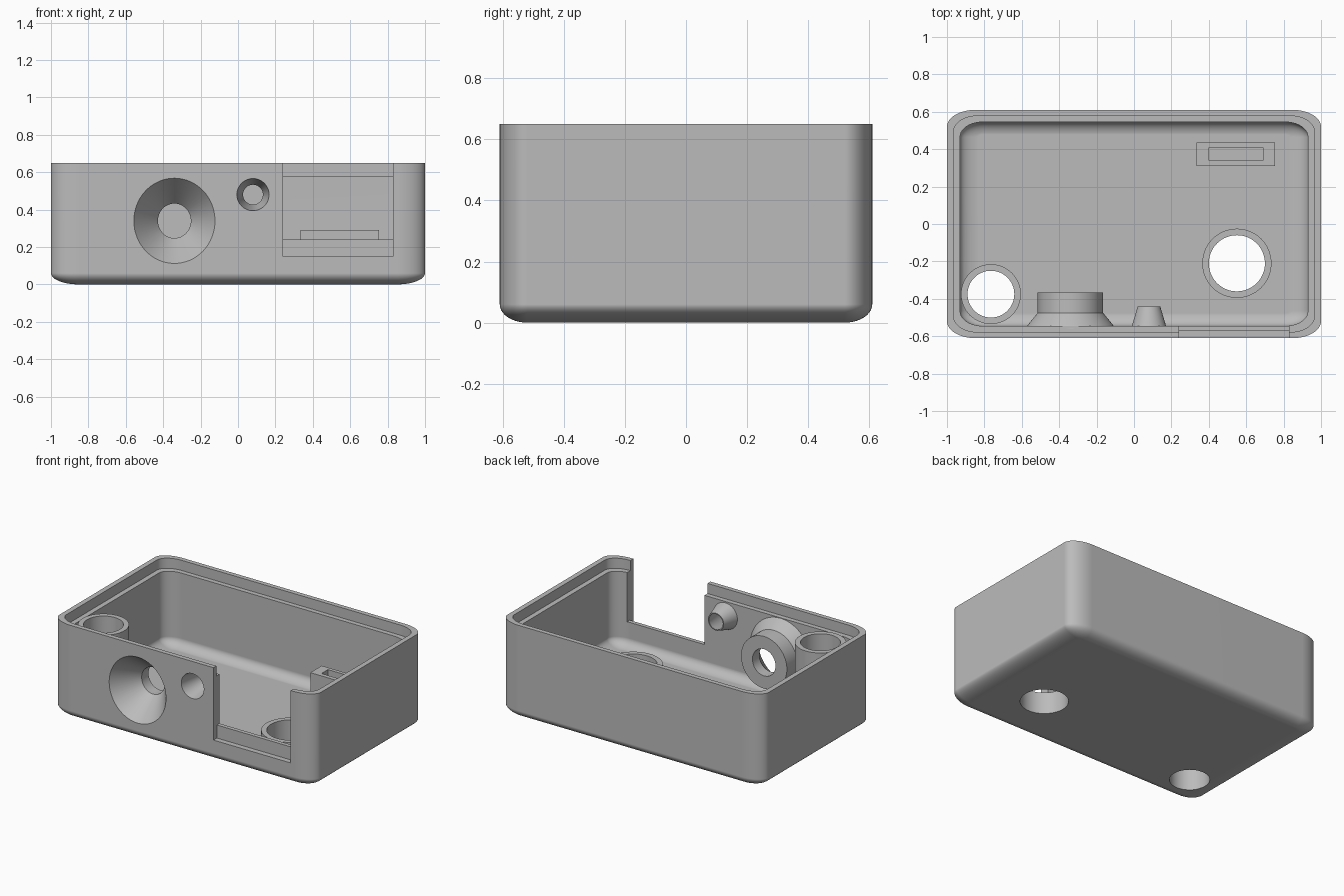
import bpy
import bmesh
from math import sin, cos, pi

cube = bpy.data.objects.get("Cube")
if cube:
    bpy.data.objects.remove(cube, do_unlink=True)

grey = bpy.data.materials.new("plain grey")
grey.use_nodes = True
grey.diffuse_color = (0.5, 0.5, 0.5, 1)
grey.node_tree.nodes["Principled BSDF"].inputs["Base Color"].default_value = (0.5, 0.5, 0.5, 1)


def finish(name, bm):
    bmesh.ops.recalc_face_normals(bm, faces=bm.faces[:])
    mesh = bpy.data.meshes.new(name)
    bm.to_mesh(mesh)
    bm.free()
    mesh.materials.append(grey)
    obj = bpy.data.objects.new(name, mesh)
    bpy.context.collection.objects.link(obj)
    return obj


def skin(name, rings):
    """Join equal-length rings of points into a capped solid."""
    bm = bmesh.new()
    loops = [[bm.verts.new(p) for p in ring] for ring in rings]
    n = len(loops[0])
    for a, b in zip(loops, loops[1:]):
        for i in range(n):
            j = (i + 1) % n
            bm.faces.new((a[i], a[j], b[j], b[i]))
    bm.faces.new(loops[0])
    bm.faces.new(loops[-1])
    return finish(name, bm)


def tray(name, hx, hy, z0, z1, rx, ry, rz=0, steps=10):
    """Rounded rectangle block, with a rounded bottom edge if rz is set."""
    def ring(z, k):
        pts = []
        for q, (sx, sy) in enumerate([(1, 1), (-1, 1), (-1, -1), (1, -1)]):
            for i in range(steps + 1):
                a = (q + i / steps) * pi / 2
                pts.append((sx * (hx - rx) + k * rx * cos(a),
                            sy * (hy - ry) + k * ry * sin(a), z))
        return pts
    rings = []
    if rz:
        for i in range(1, steps):
            a = i / steps * pi / 2
            rings.append(ring(z0 + rz * (1 - cos(a)), sin(a)))
    rings += [ring(z0 + rz, 1), ring(z1, 1)]
    return skin(name, rings)


def lathe(name, centre, profile, axis="Z", stretch=1, n=64):
    """Turn (position, radius) pairs about a vertical or front-to-back axis."""
    rings = []
    for h, r in profile:
        ring = []
        for i in range(n):
            u = centre[0] + r * cos(2 * pi * i / n)
            v = centre[1] + r * stretch * sin(2 * pi * i / n)
            ring.append((u, v, h) if axis == "Z" else (u, h, v))
        rings.append(ring)
    return skin(name, rings)


def block(name, x, y, z):
    rings = [[(x[0], y[0], h), (x[1], y[0], h), (x[1], y[1], h), (x[0], y[1], h)] for h in z]
    return skin(name, rings)


def combine(target, tool, operation):
    mod = target.modifiers.new(operation, "BOOLEAN")
    mod.operation = operation
    mod.solver = "EXACT"
    mod.object = tool
    bpy.context.view_layer.objects.active = target
    bpy.ops.object.modifier_apply(modifier=mod.name)
    bpy.data.objects.remove(tool, do_unlink=True)


# Hollow case with a stepped rim
case = tray("enclosure_base", 1, 0.61, 0, 0.65, 0.15, 0.09, 0.06)
cavity = tray("cavity", 0.93, 0.545, 0.07, 0.8, 0.12, 0.08, 0.06)
rim = tray("rim_step", 0.965, 0.578, 0.58, 0.8, 0.13, 0.085)
for cutter in (cavity, rim):
    combine(case, cutter, "DIFFERENCE")

# Posts, sockets and the small holder inside
tall, short = (-0.765, -0.375), (0.55, -0.21)
big, small = (-0.34, 0.34), (0.08, 0.48)
additions = [
    lathe("tall_post", tall, [(0.03, 0.16), (0.59, 0.16)]),
    lathe("short_post", short, [(0.03, 0.185), (0.15, 0.185)]),
    lathe("large_socket", big, [(-0.56, 0.235), (-0.54, 0.228), (-0.475, 0.175),
                                (-0.365, 0.175)], "Y", 1.03),
    lathe("small_socket", small, [(-0.56, 0.094), (-0.54, 0.09), (-0.44, 0.06)], "Y"),
    block("holder", (0.335, 0.755), (0.31, 0.435), (0.03, 0.29)),
]
for part in additions:
    combine(case, part, "UNION")

# Through holes, holder slot and the stepped front opening
cuts = [
    lathe("tall_post_hole", tall, [(-0.1, 0.125), (0.8, 0.125)]),
    lathe("short_post_hole", short, [(-0.1, 0.15), (0.8, 0.15)]),
    lathe("large_socket_hole", big, [(-0.7, 0.217), (-0.61, 0.217), (-0.44, 0.088),
                                     (-0.3, 0.088)], "Y", 1.05),
    lathe("small_socket_hole", small, [(-0.7, 0.086), (-0.61, 0.086), (-0.44, 0.053),
                                       (-0.4, 0.053)], "Y"),
    block("holder_slot", (0.4, 0.69), (0.34, 0.41), (0.1, 0.5)),
    block("outer_opening", (0.24, 0.83), (-0.7, -0.573), (0.15, 0.8)),
    block("inner_opening", (0.24, 0.83), (-0.6, -0.5), (0.24, 0.8)),
]
for cutter in cuts:
    combine(case, cutter, "DIFFERENCE")

# Smooth rounded areas, keep crisp edges
bpy.ops.object.select_all(action="DESELECT")
case.select_set(True)
bpy.context.view_layer.objects.active = case
bpy.ops.object.shade_smooth_by_angle(angle=pi / 6)
weighted = case.modifiers.new("weighted_normals", "WEIGHTED_NORMAL")
weighted.keep_sharp = True
